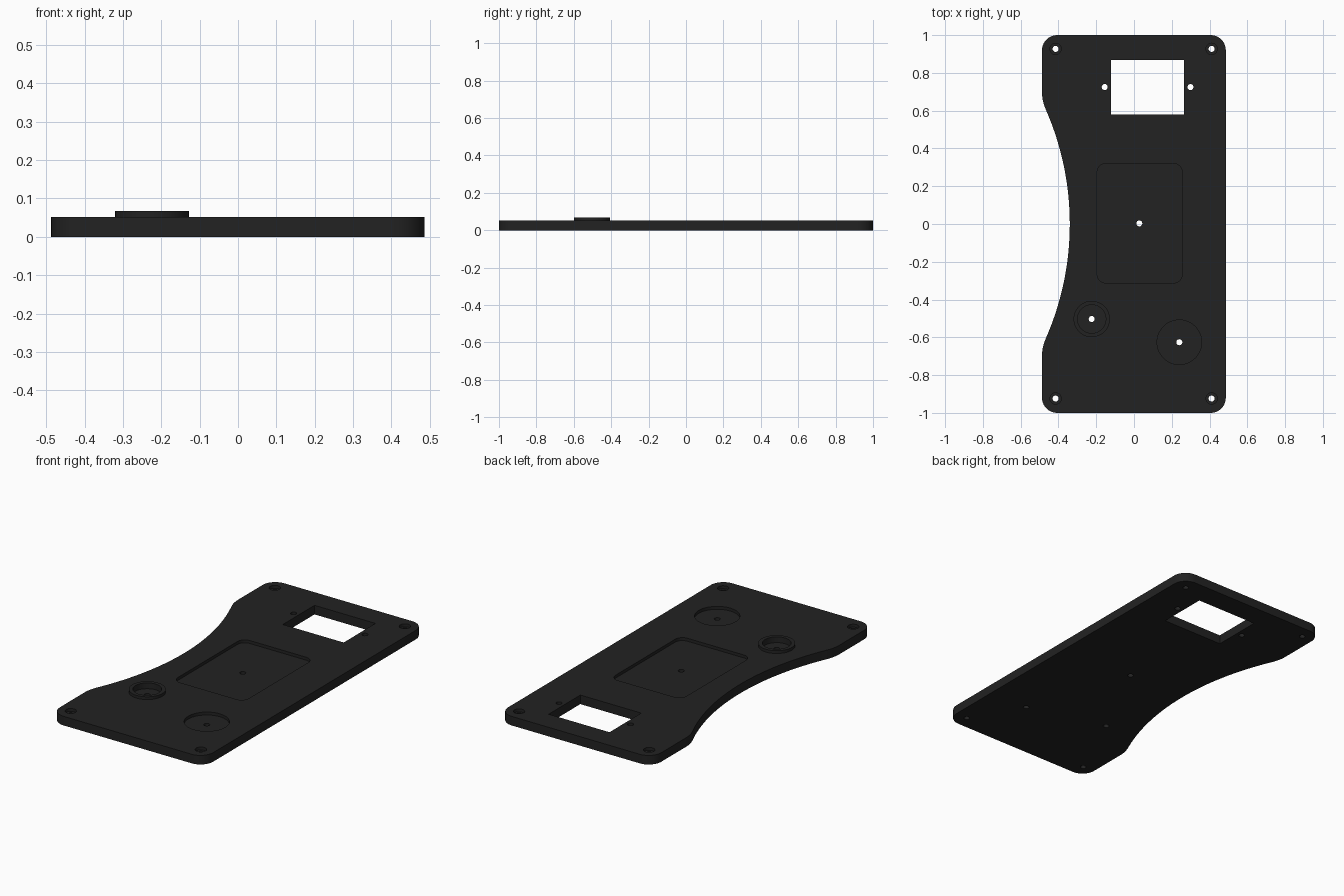
import bpy, bmesh, math
from mathutils import Vector

if "Cube" in bpy.data.objects:
    bpy.data.objects.remove(bpy.data.objects["Cube"])

black = bpy.data.materials.new("matte_black")
black.diffuse_color = (0.016, 0.016, 0.016, 1)
black.use_nodes = True
black.node_tree.nodes["Principled BSDF"].inputs["Base Color"].default_value = black.diffuse_color

THICK, FLOOR, RIM = 0.052, 0.035, 0.068


def prism(name, pts, z0, z1):
    """Extrude a counter-clockwise outline from z0 to z1."""
    bm = bmesh.new()
    lo = [bm.verts.new((x, y, z0)) for x, y in pts]
    hi = [bm.verts.new((x, y, z1)) for x, y in pts]
    bm.faces.new(lo[::-1])
    bm.faces.new(hi)
    n = len(pts)
    for i in range(n):
        j = (i + 1) % n
        bm.faces.new((lo[i], lo[j], hi[j], hi[i]))
    me = bpy.data.meshes.new(name)
    bm.to_mesh(me)
    bm.free()
    me.materials.append(black)
    ob = bpy.data.objects.new(name, me)
    bpy.context.collection.objects.link(ob)
    return ob


def arc(cx, cy, r, a0, a1, n):
    return [(cx + r * math.cos(math.radians(a0 + (a1 - a0) * i / n)),
             cy + r * math.sin(math.radians(a0 + (a1 - a0) * i / n))) for i in range(n + 1)]


def circle(cx, cy, r, n=48):
    return arc(cx, cy, r, 0, 360, n)[:-1]


def rounded_rect(x0, x1, y0, y1, r):
    return (arc(x1 - r, y1 - r, r, 0, 90, 8) + arc(x0 + r, y1 - r, r, 90, 180, 8)
            + arc(x0 + r, y0 + r, r, 180, 270, 8) + arc(x1 - r, y0 + r, r, 270, 360, 8))


def boolean(target, tool, operation):
    mod = target.modifiers.new(tool.name, 'BOOLEAN')
    mod.operation, mod.solver, mod.object = operation, 'EXACT', tool
    bpy.context.view_layer.objects.active = target
    bpy.ops.object.modifier_apply(modifier=mod.name)
    bpy.data.objects.remove(tool, do_unlink=True)


# Plate outline: rounded corners and a wide concave grip on the left edge
X0, X1, C = -0.487, 0.486, 0.08
R, f, waist = 1.51, 0.22, -0.34
bx, fx = waist - R, X0 + f
fy = math.sqrt((R + f) ** 2 - (fx - bx) ** 2)
ang = math.degrees(math.atan2(fy, fx - bx))
outline = (arc(X1 - C, 1 - C, C, 0, 90, 10) + arc(X0 + C, 1 - C, C, 90, 180, 10)
           + arc(fx, fy, f, 180, 180 + ang, 8)
           + arc(bx, 0, R, ang, -ang, 48)[1:-1]
           + arc(fx, -fy, f, 180 - ang, 180, 8)
           + arc(X0 + C, -1 + C, C, 180, 270, 10) + arc(X1 - C, -1 + C, C, 270, 360, 10))
plate = prism("mounting_plate", outline, 0, THICK)

# Raised rim around the small round socket
boolean(plate, prism("socket_rim", circle(-0.224, -0.503, 0.096), 0.02, RIM), 'UNION')

# Pockets that stop part way down
pockets = [("socket_pocket", circle(-0.224, -0.503, 0.075)),
           ("round_pocket", circle(0.24, -0.626, 0.118)),
           ("panel_pocket", rounded_rect(-0.195, 0.255, -0.312, 0.32, 0.045))]
corners = [(x, y) for x in (-0.415, 0.411) for y in (-0.924, 0.927)]
pockets += [("screw_recess", circle(x, y, 0.03, 24)) for x, y in corners]
for name, pts in pockets:
    boolean(plate, prism(name, pts, FLOOR, 0.2), 'DIFFERENCE')

# Display window and through holes
through = [("window", [(-0.122, 0.58), (0.265, 0.58), (0.265, 0.868), (-0.122, 0.868)])]
holes = corners + [(-0.155, 0.725), (0.299, 0.725), (0.028, 0.003),
                   (-0.224, -0.503), (0.24, -0.626)]
through += [("hole", circle(x, y, 0.016, 24)) for x, y in holes]
for name, pts in through:
    boolean(plate, prism(name, pts, -0.1, 0.2), 'DIFFERENCE')

# Smooth the curved walls and keep the rims sharp
bpy.ops.object.select_all(action='DESELECT')
plate.select_set(True)
bpy.context.view_layer.objects.active = plate
bpy.ops.object.shade_smooth_by_angle(angle=math.radians(30))
